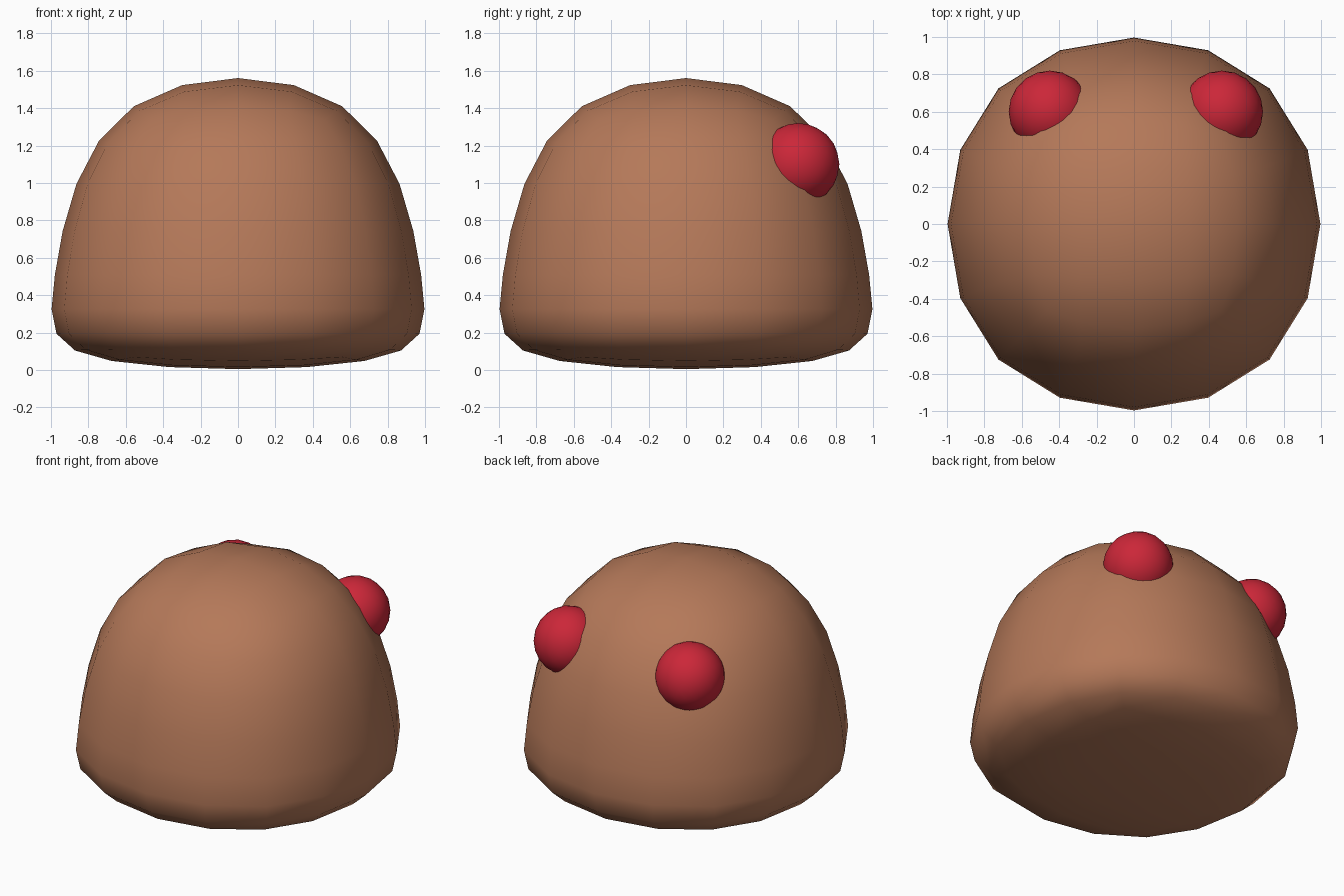
import bpy, bmesh, math

if "Cube" in bpy.data.objects:
    bpy.data.objects.remove(bpy.data.objects["Cube"])


def material(name, rgb):
    m = bpy.data.materials.new(name)
    m.diffuse_color = (*rgb, 1)
    m.use_nodes = True
    m.node_tree.nodes["Principled BSDF"].inputs["Base Color"].default_value = m.diffuse_color
    return m


def finish(name, bm, mat, levels):
    bmesh.ops.recalc_face_normals(bm, faces=bm.faces)
    me = bpy.data.meshes.new(name)
    bm.to_mesh(me)
    bm.free()
    me.materials.append(mat)
    for p in me.polygons:
        p.use_smooth = True
    ob = bpy.data.objects.new(name, me)
    bpy.context.collection.objects.link(ob)
    if levels:
        sub = ob.modifiers.new("round", 'SUBSURF')
        sub.levels = sub.render_levels = levels
    return ob


brown = material("brown", (0.46, 0.19, 0.10))
red = material("red", (0.60, 0.02, 0.04))

# Dome body: a box of three square rings, rounded by subdivision
bm = bmesh.new()
rings = []
for half, z in ((1.104, -0.026), (1.117, 0.354), (0.836, 1.666)):
    rings.append([bm.verts.new((sx * half, sy * half, z))
                  for sx, sy in ((-1, -1), (1, -1), (1, 1), (-1, 1))])
for lo, hi in zip(rings, rings[1:]):
    for i in range(4):
        j = (i + 1) % 4
        bm.faces.new((lo[i], lo[j], hi[j], hi[i]))
bm.faces.new(rings[0])
bm.faces.new(rings[-1])
finish("body", bm, brown, 2)

# Two round berries half sunk in the upper back
for name, x in (("left_berry", -0.45), ("right_berry", 0.47)):
    bm = bmesh.new()
    bmesh.ops.create_icosphere(bm, subdivisions=3, radius=0.22)
    ob = finish(name, bm, red, 0)
    ob.location = (x, 0.60, 1.10)
